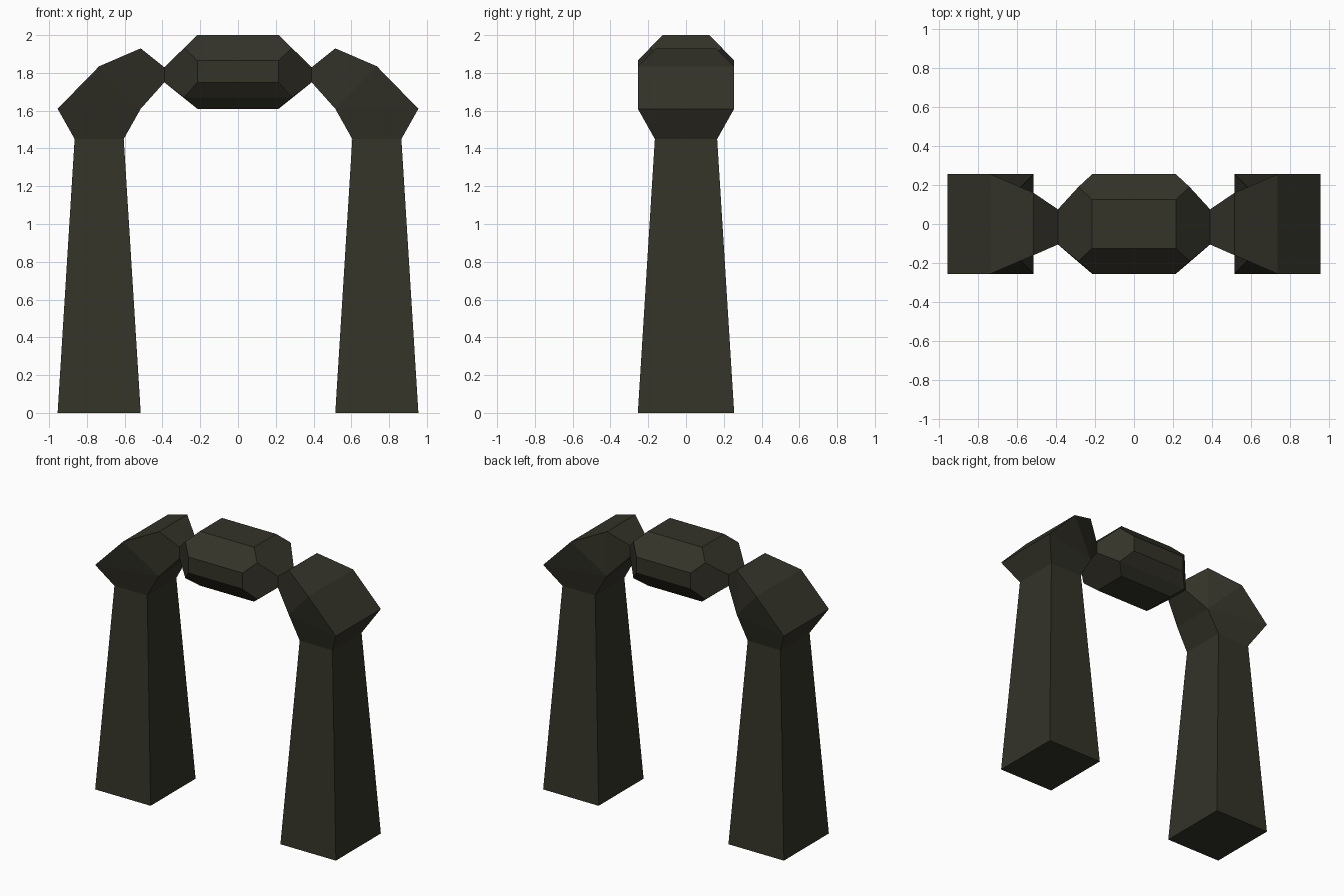
import bpy, bmesh

if "Cube" in bpy.data.objects:
    bpy.data.objects.remove(bpy.data.objects["Cube"])

stone = bpy.data.materials.new("dark_olive_stone")
stone.diffuse_color = (0.034, 0.033, 0.022, 1)
stone.use_nodes = True
stone.node_tree.nodes["Principled BSDF"].inputs["Base Color"].default_value = stone.diffuse_color

NECK_Y = (-0.105, 0.075)   # narrow joint between side pieces and keystone
NECK_Z = (1.75, 1.83)
NECK_X = 0.39


def finish(bm, name):
    bmesh.ops.recalc_face_normals(bm, faces=bm.faces)
    me = bpy.data.meshes.new(name)
    bm.to_mesh(me)
    bm.free()
    me.materials.append(stone)
    ob = bpy.data.objects.new(name, me)
    bpy.context.collection.objects.link(ob)
    return ob


def pillar(name, s):
    """Tapered leg with a flared, bent head; s is the side (+1 or -1)."""
    bm = bmesh.new()

    def ring(xi, zi, yi, xo, zo, yo):
        # corners: inner front, outer front, outer back, inner back
        pts = [(xi, yi[0], zi), (xo, yo[0], zo), (xo, yo[1], zo), (xi, yi[1], zi)]
        return [bm.verts.new((s * x, y, z)) for x, y, z in pts]

    wide, mid, slim = (-0.255, 0.255), (-0.165, 0.165), (-0.16, 0.16)
    base = ring(0.515, 0, wide, 0.955, 0, wide)
    waist = ring(0.605, 1.45, mid, 0.865, 1.45, mid)
    flare = ring(0.515, 1.61, slim, 0.955, 1.61, wide)
    crown = ring(0.515, 1.93, slim, 0.735, 1.835, wide)
    bm.faces.new(base)
    for a, b in ((base, waist), (waist, flare)):
        for i in range(4):
            j = (i + 1) % 4
            bm.faces.new((a[i], a[j], b[j], b[i]))
    # head: sides folded along the inner-bottom to outer-top diagonal
    for i, o in ((0, 1), (3, 2)):
        bm.faces.new((flare[i], flare[o], crown[o]))
        bm.faces.new((flare[i], crown[o], crown[i]))
    bm.faces.new((flare[1], flare[2], crown[2], crown[1]))
    bm.faces.new(crown)
    # neck tapering in to the keystone
    root = [flare[0], flare[3], crown[3], crown[0]]
    y0, y1 = NECK_Y
    z0, z1 = NECK_Z
    tip = [bm.verts.new((s * NECK_X, y, z))
           for y, z in ((y0, z0), (y1, z0), (y1, z1), (y0, z1))]
    for i in range(4):
        j = (i + 1) % 4
        bm.faces.new((root[i], root[j], tip[j], tip[i]))
    bm.faces.new(tip)
    return finish(bm, name)


pillar("right_pillar", 1)
pillar("left_pillar", -1)

# keystone: a box with every edge chamfered, built as a convex hull
bm = bmesh.new()
for sx in (-1, 1):
    for k in (0, 1):
        sy = (-1, 1)[k]
        for m in (0, 1):
            corners = [
                (sx * 0.215, sy * 0.125, (1.61, 2.0)[m]),     # top / bottom
                (sx * 0.215, sy * 0.255, (1.75, 1.865)[m]),   # front / back
                (sx * 0.285, sy * 0.19, (1.67, 1.932)[m]),    # chamfer corner
                (sx * NECK_X, NECK_Y[k], NECK_Z[m]),          # ends
            ]
            for c in corners:
                bm.verts.new(c)
bmesh.ops.convex_hull(bm, input=bm.verts)
bmesh.ops.dissolve_limit(bm, angle_limit=0.12, verts=bm.verts, edges=bm.edges)
finish(bm, "keystone")
